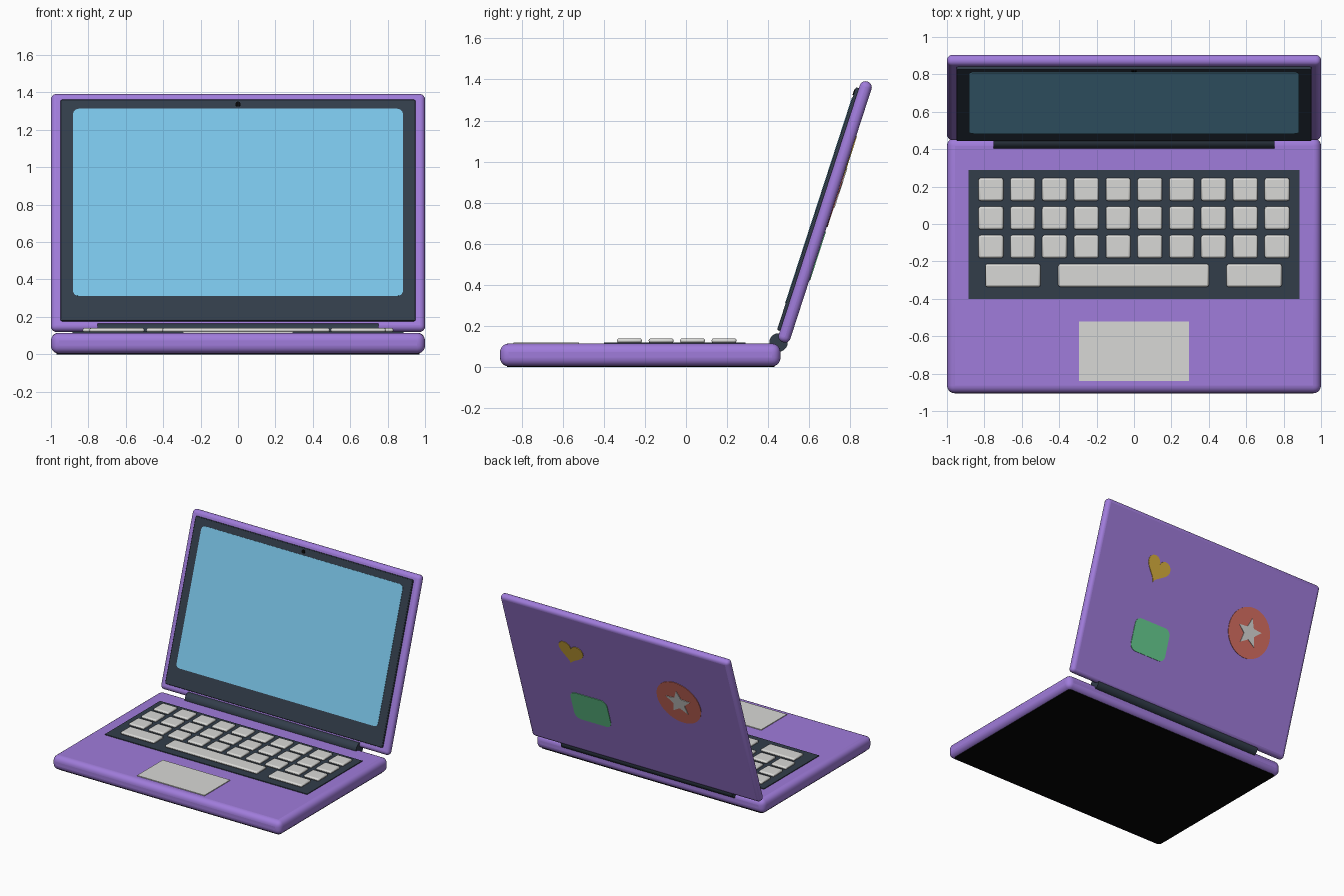
import bpy, bmesh
from math import sin, cos, pi, radians
from mathutils import Matrix

if "Cube" in bpy.data.objects:
    bpy.data.objects.remove(bpy.data.objects["Cube"])


def material(name, r, g, b):
    # 0-255 display values converted to linear
    lin = [((c / 255 + 0.055) / 1.055) ** 2.4 for c in (r, g, b)] + [1]
    m = bpy.data.materials.new(name)
    m.use_nodes = True
    m.diffuse_color = lin
    m.node_tree.nodes["Principled BSDF"].inputs["Base Color"].default_value = lin
    return m


PURPLE = material("purple shell", 160, 124, 219)
DARK = material("dark slate", 50, 61, 74)
BLACK = material("black underside", 5, 5, 5)
GREY = material("light grey", 217, 217, 214)
BLUE = material("screen blue", 122, 196, 231)
YELLOW = material("sticker yellow", 217, 176, 62)
GREEN = material("sticker green", 105, 208, 147)
RED = material("sticker red", 217, 112, 98)


def prism(name, outline, low, high, mat, place=Matrix(), bevel=0, segments=3):
    """Extrude a flat outline along local z, optionally rounding its edges."""
    bm = bmesh.new()
    face = bm.faces.new([bm.verts.new((x, y, low)) for x, y in outline])
    top = bmesh.ops.extrude_face_region(bm, geom=[face])["geom"]
    verts = [v for v in top if isinstance(v, bmesh.types.BMVert)]
    bmesh.ops.translate(bm, verts=verts, vec=(0, 0, high - low))
    bmesh.ops.recalc_face_normals(bm, faces=bm.faces)
    mesh = bpy.data.meshes.new(name)
    bm.to_mesh(mesh)
    bm.free()
    mesh.materials.append(mat)
    obj = bpy.data.objects.new(name, mesh)
    bpy.context.collection.objects.link(obj)
    obj.matrix_world = place
    if bevel:
        mod = obj.modifiers.new("rounded edges", "BEVEL")
        mod.width, mod.segments, mod.limit_method = bevel, segments, "ANGLE"
    bpy.ops.object.select_all(action="DESELECT")
    obj.select_set(True)
    bpy.context.view_layer.objects.active = obj
    bpy.ops.object.shade_smooth_by_angle(angle=radians(35))
    return obj


def rect(x0, x1, y0, y1, r=0, steps=5):
    """Rectangle outline with optional rounded corners."""
    if not r:
        return [(x0, y0), (x1, y0), (x1, y1), (x0, y1)]
    pts = []
    corners = [(x1 - r, y1 - r), (x0 + r, y1 - r), (x0 + r, y0 + r), (x1 - r, y0 + r)]
    for q, (cx, cy) in enumerate(corners):
        for i in range(steps + 1):
            a = (q + i / steps) * pi / 2
            pts.append((cx + r * cos(a), cy + r * sin(a)))
    return pts


def circle(r, n, cx=0, cy=0):
    return [(cx + r * cos(2 * pi * i / n), cy + r * sin(2 * pi * i / n)) for i in range(n)]


# Base body and underside panel
prism("base", rect(-1, 1, -0.905, 0.46), 0.004, 0.115, PURPLE, bevel=0.042, segments=5)
prism("underside_panel", rect(-0.97, 0.97, -0.87, 0.43, 0.02), 0, 0.008, BLACK)

# Keyboard tray, trackpad and keys
prism("keyboard_tray", rect(-0.885, 0.885, -0.4, 0.29), 0.11, 0.121, DARK)
prism("trackpad", rect(-0.295, 0.295, -0.84, -0.52), 0.11, 0.121, GREY)


def key(name, x0, x1, y):
    prism(name, rect(x0, x1, y - 0.061, y + 0.061), 0.118, 0.14, GREY, bevel=0.01, segments=2)


for row in range(3):
    for col in range(10):
        x = (col - 4.5) * 0.17
        key("letter_key", x - 0.066, x + 0.066, 0.185 - row * 0.153)
key("left_wide_key", -0.795, -0.5, -0.275)
key("space_bar", -0.405, 0.4, -0.275)
key("right_wide_key", 0.495, 0.79, -0.275)

# Hinge barrel
barrel = Matrix.Translation((0, 0.45, 0.12)) @ Matrix.Rotation(pi / 2, 4, "Y")
prism("hinge", circle(0.045, 24), -0.75, 0.75, DARK, barrel)

# Tilted lid: local x across, local y up the lid, local z outwards
LID = Matrix.Translation((0, 0.48, 0.15)) @ Matrix.Rotation(radians(-18), 4, "X")
FRONT = LID @ Matrix.Rotation(pi / 2, 4, "X")
BACK = LID @ Matrix.Rotation(pi, 4, "Z") @ Matrix.Rotation(pi / 2, 4, "X")
prism("lid", rect(-1, 1, -0.03, 1.303), -0.03, 0.03, PURPLE, FRONT, bevel=0.028, segments=5)
prism("screen_bezel", rect(-0.95, 0.95, 0.018, 1.26, 0.01), 0.02, 0.045, DARK, FRONT, bevel=0.004, segments=2)
prism("screen", rect(-0.882, 0.882, 0.155, 1.207, 0.03), 0.04, 0.048, BLUE, FRONT)
prism("webcam", circle(0.014, 16, 0, 1.233), 0.04, 0.049, BLACK, FRONT)


# Stickers on the back of the lid
def sticker(name, outline, mat, x, y, turn=0, height=0.034):
    place = BACK @ Matrix.Translation((x, y, 0)) @ Matrix.Rotation(turn, 4, "Z")
    prism(name, outline, 0.028, height, mat, place)


star = []
for i in range(10):
    r = 0.05 if i % 2 else 0.11
    star.append((r * sin(i * pi / 5), r * cos(i * pi / 5)))

heart = []
for i in range(32):
    t = 2 * pi * i / 32
    lobes = 13 * cos(t) - 5 * cos(2 * t) - 2 * cos(3 * t) - cos(4 * t)
    heart.append((0.0066 * 16 * sin(t) ** 3, 0.0066 * lobes))

sticker("round_sticker", circle(0.19, 40), RED, 0.46, 0.76)
sticker("star_sticker", star, GREY, 0.46, 0.76, height=0.038)
sticker("heart_sticker", heart, YELLOW, -0.445, 0.945, turn=radians(-12))
sticker("square_sticker", rect(-0.16, 0.16, -0.125, 0.125, 0.05), GREEN, -0.385, 0.42)
